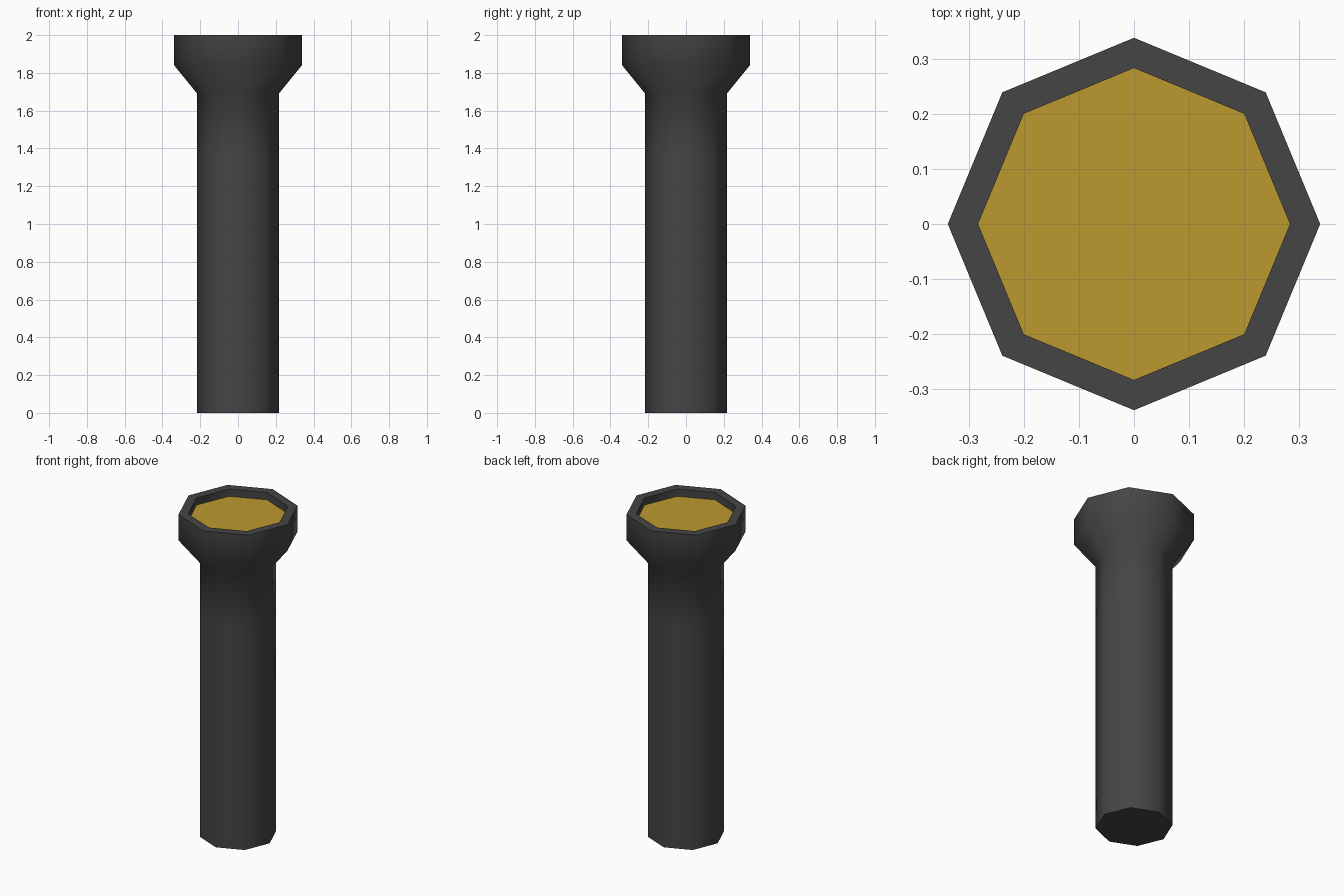
import bpy, bmesh, math

if "Cube" in bpy.data.objects:
    bpy.data.objects.remove(bpy.data.objects["Cube"])

SIDES = 8


def material(name, rgb):
    m = bpy.data.materials.new(name)
    m.diffuse_color = (*rgb, 1)
    m.use_nodes = True
    m.node_tree.nodes["Principled BSDF"].inputs["Base Color"].default_value = m.diffuse_color
    return m


def lathe(name, profile, mat, cap_start=True, cap_end=False):
    """Revolve (radius, z) points into an octagonal solid with corners on the axes."""
    bm = bmesh.new()
    rings = []
    for r, z in profile:
        rings.append([bm.verts.new((r * math.cos(2 * math.pi * i / SIDES),
                                    r * math.sin(2 * math.pi * i / SIDES), z))
                      for i in range(SIDES)])
    for a, b in zip(rings, rings[1:]):
        for i in range(SIDES):
            j = (i + 1) % SIDES
            bm.faces.new((a[i], a[j], b[j], b[i]))
    if cap_start:
        bm.faces.new(rings[0][::-1])
    if cap_end:
        bm.faces.new(rings[-1])
    mesh = bpy.data.meshes.new(name)
    bm.to_mesh(mesh)
    bm.free()
    mesh.materials.append(mat)
    ob = bpy.data.objects.new(name, mesh)
    bpy.context.collection.objects.link(ob)
    return ob


black = material("dark grey casing", (0.06, 0.06, 0.06))
amber = material("amber lens", (0.50, 0.32, 0.028))

# Casing: handle, flared head, flat rim and inner wall down to the lens
casing = lathe("casing", [(0.216, 0), (0.216, 1.37), (0.216, 1.69), (0.338, 1.84),
                          (0.338, 2.0), (0.283, 2.0), (0.283, 1.955)], black)

# Lens: flat pane recessed inside the rim
lens = lathe("lens", [(0.283, 1.955)], amber, cap_start=False, cap_end=True)

# Round shading on the sides, crisp rim and base
bpy.ops.object.select_all(action='DESELECT')
casing.select_set(True)
bpy.context.view_layer.objects.active = casing
bpy.ops.object.shade_smooth_by_angle(angle=math.radians(60))
